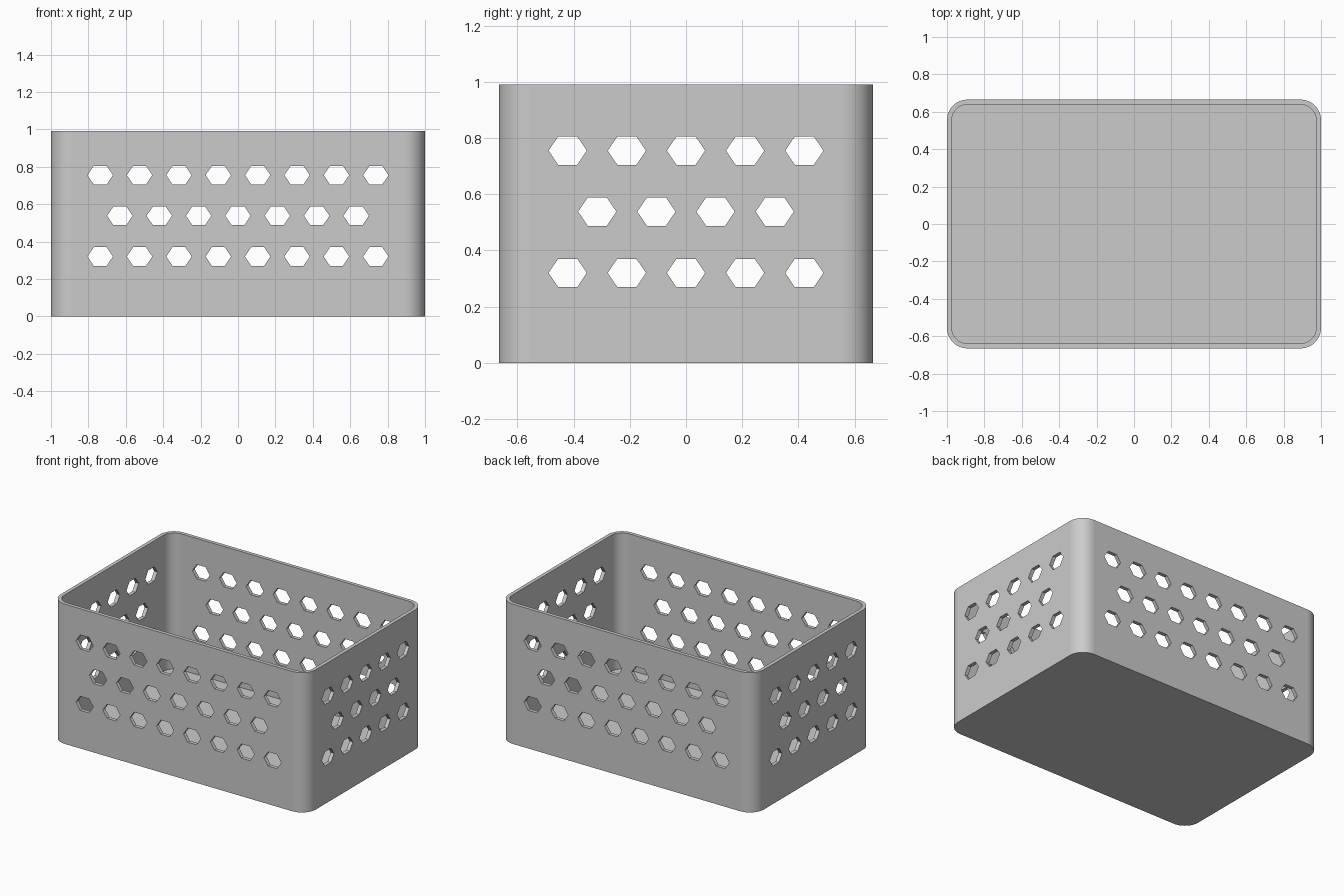
import bpy
import bmesh
from math import cos, sin, pi

cube = bpy.data.objects.get("Cube")
if cube:
    bpy.data.objects.remove(cube, do_unlink=True)

HALF_X, HALF_Y, HEIGHT = 1.0, 0.665, 0.99
WALL, FLOOR, RADIUS, STEPS = 0.026, 0.026, 0.11, 12
PITCH, HOLE_W, HOLE_H = 0.2105, 0.068, 0.058
ROWS = [(0.32, 0), (0.538, 1), (0.755, 0)]  # height, holes fewer than full row

grey = bpy.data.materials.new("plain grey")
grey.use_nodes = True
grey.diffuse_color = (0.6, 0.6, 0.6, 1)
grey.node_tree.nodes["Principled BSDF"].inputs["Base Color"].default_value = (0.6, 0.6, 0.6, 1)


def make_object(name, bm):
    bmesh.ops.recalc_face_normals(bm, faces=bm.faces[:])
    mesh = bpy.data.meshes.new(name)
    bm.to_mesh(mesh)
    bm.free()
    mesh.materials.append(grey)
    obj = bpy.data.objects.new(name, mesh)
    bpy.context.collection.objects.link(obj)
    return obj


def rounded_ring(bm, inset, z):
    """Loop of vertices around a rounded rectangle."""
    r = RADIUS - inset
    cx, cy = HALF_X - RADIUS, HALF_Y - RADIUS
    ring = []
    for quarter, (sx, sy) in enumerate([(1, 1), (-1, 1), (-1, -1), (1, -1)]):
        for i in range(STEPS + 1):
            a = (quarter + i / STEPS) * pi / 2
            ring.append(bm.verts.new((sx * cx + r * cos(a), sy * cy + r * sin(a), z)))
    return ring


def bridge(bm, a, b):
    for i in range(len(a)):
        j = (i + 1) % len(a)
        bm.faces.new((a[i], a[j], b[j], b[i]))


def add_hole(bm, along, z, axis, side):
    """Short hexagonal prism passing through one wall."""
    wall = (HALF_Y if axis == "x" else HALF_X) * side
    ends = []
    for depth in (wall - 0.06, wall + 0.06):
        ring = []
        for k in range(6):
            u = along + HOLE_W * cos(k * pi / 3)
            v = z + HOLE_H * sin(k * pi / 3)
            ring.append(bm.verts.new((u, depth, v) if axis == "x" else (depth, u, v)))
        bm.faces.new(ring)
        ends.append(ring)
    bridge(bm, *ends)


# Open basket shell with a solid floor
bm = bmesh.new()
rings = [rounded_ring(bm, inset, z) for inset, z in
         [(0, 0), (0, HEIGHT), (WALL, HEIGHT), (WALL, FLOOR)]]
for lower, upper in zip(rings, rings[1:]):
    bridge(bm, lower, upper)
bm.faces.new(rings[0])
bm.faces.new(rings[-1])
basket = make_object("basket", bm)

# Staggered rows of holes in all four walls
bm = bmesh.new()
for axis, full in (("x", 8), ("y", 5)):
    for side in (-1, 1):
        for z, fewer in ROWS:
            count = full - fewer
            for i in range(count):
                add_hole(bm, (i - (count - 1) / 2) * PITCH, z, axis, side)
cutter = make_object("hole_cutter", bm)
cutter.hide_render = True

cut = basket.modifiers.new("holes", 'BOOLEAN')
cut.operation = 'DIFFERENCE'
cut.solver = 'EXACT'
cut.object = cutter
bpy.ops.object.select_all(action='DESELECT')
basket.select_set(True)
bpy.context.view_layer.objects.active = basket
bpy.ops.object.modifier_apply(modifier=cut.name)
bpy.data.objects.remove(cutter, do_unlink=True)

# Smooth rounded corners, flat walls
bpy.ops.object.shade_smooth_by_angle(angle=pi / 6)
for face in basket.data.polygons:
    face.use_smooth = abs(face.normal.x) > 0.01 and abs(face.normal.y) > 0.01
